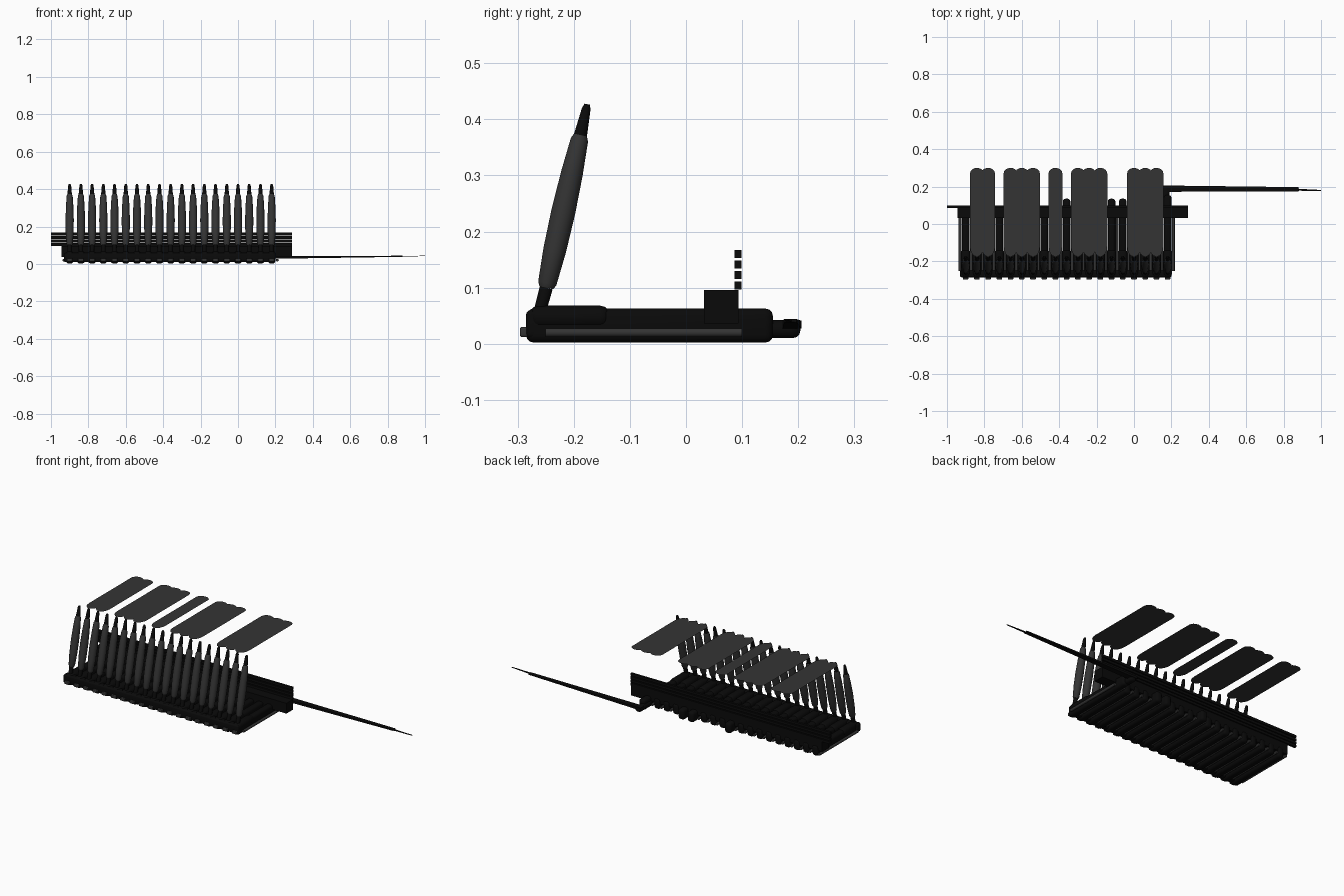
import bpy, bmesh, math
from mathutils import Vector, Matrix

cube = bpy.data.objects.get("Cube")
if cube:
    bpy.data.objects.remove(cube)


def material(name, value):
    m = bpy.data.materials.new(name)
    m.use_nodes = True
    colour = (value, value, value, 1)
    m.diffuse_color = colour
    m.node_tree.nodes["Principled BSDF"].inputs["Base Color"].default_value = colour
    return m


BLACK = material("black", 0.003)
GREY = material("dark grey", 0.034)
COUNT, PITCH, FIRST = 19, 0.06, -0.9


def finish(name, bm, mat, smooth=True):
    bmesh.ops.recalc_face_normals(bm, faces=bm.faces)
    mesh = bpy.data.meshes.new(name)
    bm.to_mesh(mesh)
    bm.free()
    mesh.materials.append(mat)
    ob = bpy.data.objects.new(name, mesh)
    bpy.context.collection.objects.link(ob)
    if smooth:
        bpy.context.view_layer.objects.active = ob
        ob.select_set(True)
        bpy.ops.object.shade_smooth_by_angle(angle=math.radians(40))
        ob.select_set(False)
    return ob


def box(name, lo, hi, mat, bevel=0):
    lo, hi = Vector(lo), Vector(hi)
    bm = bmesh.new()
    bmesh.ops.create_cube(bm, size=1, matrix=Matrix.Translation((lo + hi) / 2) @ Matrix.Diagonal((*(hi - lo), 1)))
    if bevel:
        bmesh.ops.bevel(bm, geom=bm.edges[:], offset=bevel, segments=3, profile=0.5, affect='EDGES')
    return finish(name, bm, mat, bevel > 0)


def lathe(name, start, end, profile, mat, sides=14):
    """Turned part: profile holds (fraction along the axis, radius)."""
    start, end = Vector(start), Vector(end)
    turn = (end - start).to_track_quat('Z', 'Y')
    bm, rings = bmesh.new(), []
    for t, r in profile:
        centre = start.lerp(end, t)
        rings.append([bm.verts.new(centre + turn @ Vector((r * math.cos(a), r * math.sin(a), 0)))
                      for a in (math.tau * k / sides for k in range(sides))])
    for a, b in zip(rings, rings[1:]):
        for k in range(sides):
            n = (k + 1) % sides
            bm.faces.new((a[k], a[n], b[n], b[k]))
    bm.faces.new(rings[0])
    bm.faces.new(rings[-1])
    return finish(name, bm, mat)


def repeat(ob, count=COUNT, step=(PITCH, 0, 0)):
    array = ob.modifiers.new("repeat", 'ARRAY')
    array.count = count
    array.use_relative_offset = False
    array.use_constant_offset = True
    array.constant_offset_displace = step


# Leaning pins: base stub, swollen grey shaft, narrow tip
foot, neck = (FIRST, -0.264, 0.045), (FIRST, -0.249, 0.1)
crown, tip = (FIRST, -0.188, 0.372), (FIRST, -0.176, 0.427)
repeat(lathe("pin_stub", foot, neck, [(0, 0.011), (1, 0.012)], BLACK))
repeat(lathe("pin_shaft", neck, crown,
             [(0, 0.013), (0.03, 0.017), (0.25, 0.021), (0.5, 0.022), (0.75, 0.02), (0.97, 0.016), (1, 0.012)], GREY))
repeat(lathe("pin_tip", crown, tip, [(0, 0.012), (0.85, 0.008), (1, 0.005)], BLACK))

# Levers under the pins, a few of them reaching further back
for i in range(COUNT):
    x = FIRST + i * PITCH
    back = 0.155 if i == COUNT - 1 else 0.135 if i in (9, 13, 14) else 0.1
    box("lever", (x - 0.02, -0.285, 0.002), (x + 0.02, back, 0.063), BLACK, 0.014)
repeat(box("lever_grip", (FIRST - 0.024, -0.28, 0.027), (FIRST + 0.024, -0.135, 0.068), BLACK, 0.018))
rod_x = FIRST - PITCH / 2
repeat(lathe("grey_rod", (rod_x, -0.25, 0.02), (rod_x, 0.1, 0.02), [(0, 0.008), (1, 0.008)], GREY, 10), COUNT + 1)

# Frame
box("front_rail", (-0.93, -0.285, 0.01), (0.2, -0.248, 0.06), BLACK, 0.008)
repeat(box("front_nub", (FIRST - 0.015, -0.296, 0.012), (FIRST + 0.015, -0.28, 0.03), GREY, 0.004))
box("rear_beam", (-0.945, 0.032, 0.036), (0.29, 0.094, 0.096), BLACK)
repeat(box("rear_slat", (-1.0, 0.086, 0.097), (0.29, 0.099, 0.111), BLACK), 4, (0, 0, 0.0187))

# Flat paddles, grouped over the pins
for i in (1, 2, 4, 5, 6, 8, 10, 11, 12, 15, 16, 17):
    x, half, front, rear = FIRST + i * PITCH, 0.037, -0.175, 0.3
    bm = bmesh.new()
    outline = []
    for k in range(9):
        a = math.pi * k / 8
        outline.append((x + half * math.cos(a), rear - 0.03 + 0.03 * math.sin(a)))
    for k in range(9):
        a = math.pi + math.pi * k / 8
        outline.append((x + half * math.cos(a), front + 0.055 + 0.055 * math.sin(a)))
    bm.faces.new([bm.verts.new((u, v, 0.427)) for u, v in outline])
    finish("paddle", bm, GREY, False)

# Side arm with its link, tapering to a fine point
box("arm_link", (0.152, 0.08, 0.01), (0.19, 0.204, 0.042), BLACK, 0.014)
bm = bmesh.new()
sections = []
for x, y, half, z, thick in ((0.15, 0.189, 0.017, 0.034, 0.007), (0.88, 0.186, 0.011, 0.041, 0.003),
                             (0.881, 0.183, 0.005, 0.041, 0.002), (1.0, 0.179, 0.003, 0.043, 0.001)):
    sections.append([bm.verts.new((x, y + s * half, z + t * thick)) for s, t in ((-1, -1), (1, -1), (1, 1), (-1, 1))])
for a, b in zip(sections, sections[1:]):
    for k in range(4):
        bm.faces.new((a[k], a[k - 1], b[k - 1], b[k]))
bm.faces.new(sections[0])
bm.faces.new(sections[-1])
finish("side_arm", bm, BLACK, False)
